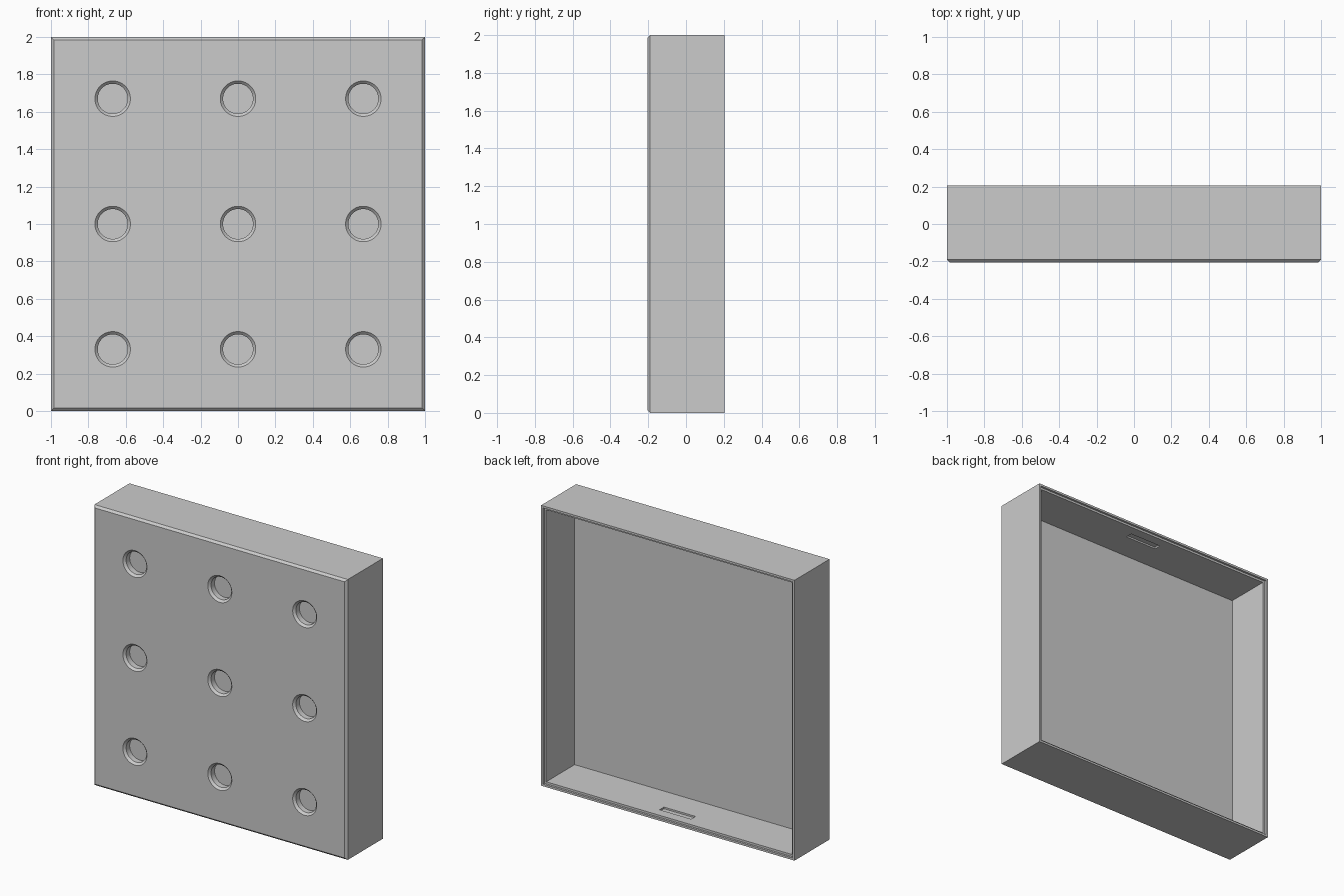
import bpy
import bmesh
import math

cube = bpy.data.objects.get("Cube")
if cube:
    bpy.data.objects.remove(cube, do_unlink=True)

grey = bpy.data.materials.new("light grey")
grey.use_nodes = True
grey.diffuse_color = (0.6, 0.6, 0.6, 1)
grey.node_tree.nodes["Principled BSDF"].inputs["Base Color"].default_value = (0.6, 0.6, 0.6, 1)


def loft(name, sides, rings, centre=(0, 1)):
    """Closed solid lofted along y through regular polygons given as (radius, y)."""
    bm = bmesh.new()
    loops = []
    for radius, y in rings:
        loop = []
        for i in range(sides):
            a = 2 * math.pi * (i + 0.5) / sides
            loop.append(bm.verts.new((centre[0] + radius * math.cos(a), y,
                                      centre[1] + radius * math.sin(a))))
        loops.append(loop)
    for a, b in zip(loops, loops[1:]):
        for i in range(sides):
            j = (i + 1) % sides
            bm.faces.new((a[i], a[j], b[j], b[i]))
    bm.faces.new(loops[0])
    bm.faces.new(loops[-1])
    bmesh.ops.recalc_face_normals(bm, faces=bm.faces)
    mesh = bpy.data.meshes.new(name)
    bm.to_mesh(mesh)
    bm.free()
    mesh.materials.append(grey)
    obj = bpy.data.objects.new(name, mesh)
    bpy.context.collection.objects.link(obj)
    return obj


def cut(target, cutter):
    """Subtract the cutter from the target and remove it."""
    cutter.hide_render = True
    mod = target.modifiers.new("cut", 'BOOLEAN')
    mod.operation = 'DIFFERENCE'
    mod.solver = 'EXACT'
    mod.object = cutter
    bpy.context.view_layer.objects.active = target
    bpy.ops.object.modifier_apply(modifier=mod.name)
    bpy.data.objects.remove(cutter, do_unlink=True)


# Open-backed box: chamfered front edge, straight sides, stepped rim, inner floor
FRONT, BACK = -0.205, 0.205
profile = [(0.985, FRONT), (1, FRONT + 0.015), (1, BACK), (0.985, BACK),
           (0.985, BACK - 0.015), (0.97, BACK - 0.015), (0.97, -0.13)]
body = loft("box_body", 4, [(half * math.sqrt(2), y) for half, y in profile])

# Grid of round countersunk pockets in the front
for x in (-0.67, 0, 0.67):
    for z in (0.33, 1, 1.67):
        cut(body, loft("pocket_cutter", 48,
                       [(0.105, FRONT - 0.01), (0.08, FRONT + 0.015),
                        (0.08, FRONT + 0.055)], (x, z)))

# Shallow latch recesses inside the top and bottom walls
for z in (0.03, 1.97):
    bpy.ops.mesh.primitive_cube_add(size=1, location=(0, 0.095, z))
    recess = bpy.context.object
    recess.name = "recess_cutter"
    recess.scale = (0.25, 0.05, 0.024)
    recess.data.materials.append(grey)
    bpy.context.view_layer.update()
    cut(body, recess)

bpy.ops.object.select_all(action='DESELECT')
body.select_set(True)
bpy.context.view_layer.objects.active = body
bpy.ops.object.shade_smooth_by_angle(angle=math.radians(30))
